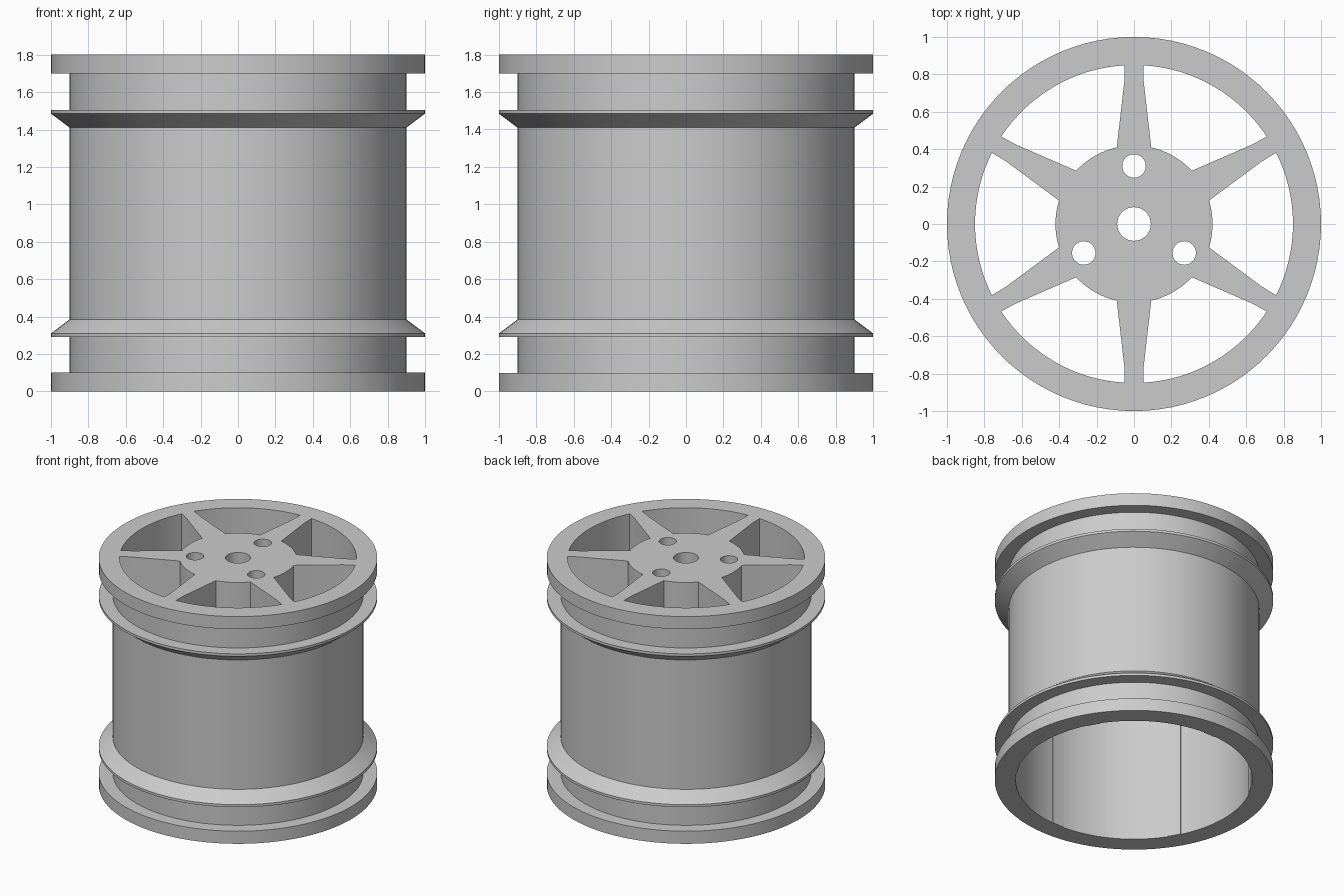
import bpy, bmesh, math
from math import sin, cos, pi, radians

if "Cube" in bpy.data.objects:
    bpy.data.objects.remove(bpy.data.objects["Cube"])

SEG = 96

def make_object(name, bm):
    bmesh.ops.recalc_face_normals(bm, faces=bm.faces)
    mesh = bpy.data.meshes.new(name)
    bm.to_mesh(mesh)
    bm.free()
    obj = bpy.data.objects.new(name, mesh)
    bpy.context.collection.objects.link(obj)
    return obj

def revolve(bm, profile):
    """Revolve a profile that starts and ends on the z axis."""
    rings = []
    for r, z in profile:
        if r == 0:
            rings.append([bm.verts.new((0, 0, z))] * SEG)
        else:
            rings.append([bm.verts.new((r * cos(2 * pi * i / SEG), r * sin(2 * pi * i / SEG), z))
                          for i in range(SEG)])
    for a, b in zip(rings, rings[1:]):
        for i in range(SEG):
            j = (i + 1) % SEG
            bm.faces.new(list(dict.fromkeys((a[i], a[j], b[j], b[i]))))

def prism(bm, points, z0, z1):
    low = [bm.verts.new((x, y, z0)) for x, y in points]
    high = [bm.verts.new((x, y, z1)) for x, y in points]
    bm.faces.new(low[::-1])
    bm.faces.new(high)
    n = len(points)
    for i in range(n):
        j = (i + 1) % n
        bm.faces.new((low[i], low[j], high[j], high[i]))

def arc(r, a0, a1, n, cx=0, cy=0):
    return [(cx + r * cos(a0 + (a1 - a0) * i / n), cy + r * sin(a0 + (a1 - a0) * i / n))
            for i in range(n + 1)]

# Wheel barrel with two bead grooves, closed by a thick disc at the top
DISC_BOTTOM = 1.4
bm = bmesh.new()
revolve(bm, [(0, DISC_BOTTOM), (0.845, DISC_BOTTOM), (0.845, 0), (1, 0), (1, 0.1), (0.9, 0.1),
             (0.9, 0.29), (1, 0.29), (1, 0.31), (0.9, 0.385), (0.9, 1.41), (1, 1.485),
             (1, 1.505), (0.9, 1.505), (0.9, 1.7), (1, 1.7), (1, 1.8), (0, 1.8)])
wheel = make_object("wheel_rim", bm)

# Cutter: six openings between the spokes, the axle hole and three bolt holes
bm = bmesh.new()
R, HUB = 0.85, 0.42
w_out, w_in = math.asin(0.05 / R), math.asin(0.092 / HUB)
for k in range(6):
    a0, a1 = radians(-30 + 60 * k), radians(30 + 60 * k)
    kink = lambda a, s: (0.76 * cos(a) - s * 0.052 * sin(a), 0.76 * sin(a) + s * 0.052 * cos(a))
    outline = arc(R, a0 + w_out, a1 - w_out, 16)
    outline += [kink(a1, -1)] + arc(HUB, a1 - w_in, a0 + w_in, 8) + [kink(a0, 1)]
    prism(bm, outline, -0.1, 1.9)
prism(bm, arc(0.09, 0, 2 * pi, 32)[:-1], 1.2, 1.9)
for k in range(3):
    a = radians(90 + 120 * k)
    prism(bm, arc(0.063, 0, 2 * pi, 24, 0.31 * cos(a), 0.31 * sin(a))[:-1], 1.2, 1.9)
cutter = make_object("opening_cutter", bm)
cutter.hide_render = True

cut = wheel.modifiers.new("openings", 'BOOLEAN')
cut.operation = 'DIFFERENCE'
cut.solver = 'EXACT'
cut.object = cutter
bpy.ops.object.select_all(action='DESELECT')
wheel.select_set(True)
bpy.context.view_layer.objects.active = wheel
bpy.ops.object.modifier_apply(modifier=cut.name)
bpy.data.objects.remove(cutter)

# Single grey finish
grey = bpy.data.materials.new("grey")
grey.diffuse_color = (0.6, 0.6, 0.6, 1)
grey.use_nodes = True
grey.node_tree.nodes["Principled BSDF"].inputs["Base Color"].default_value = grey.diffuse_color
wheel.data.materials.clear()
wheel.data.materials.append(grey)
bpy.ops.object.shade_smooth_by_angle(angle=radians(25))
